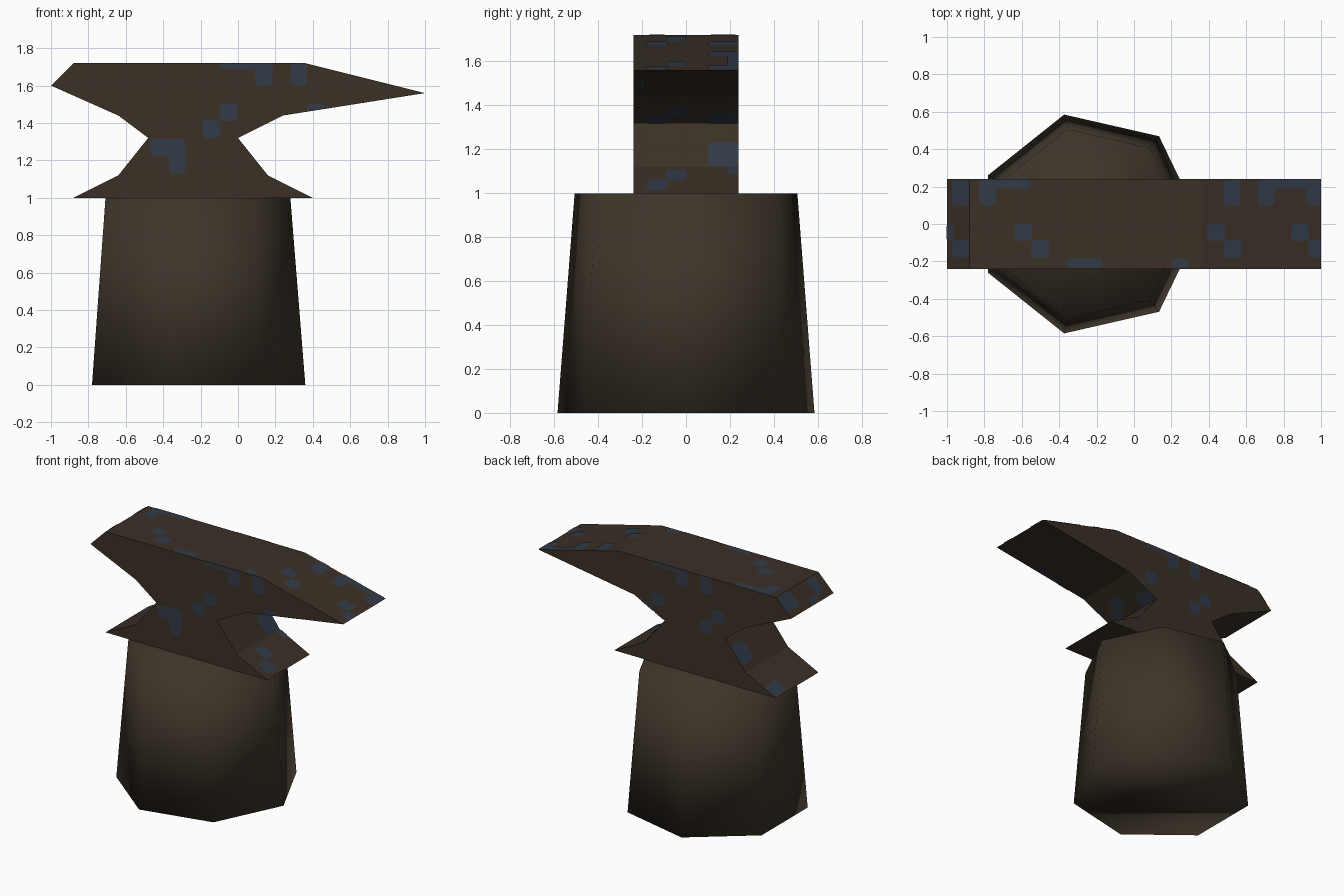
import bpy, bmesh, math
from mathutils import Vector

if "Cube" in bpy.data.objects:
    bpy.data.objects.remove(bpy.data.objects["Cube"])


def material(name, rgb):
    m = bpy.data.materials.new(name)
    m.diffuse_color = (*rgb, 1)
    m.use_nodes = True
    m.node_tree.nodes["Principled BSDF"].inputs["Base Color"].default_value = m.diffuse_color
    return m


IRON = material("dark_brown", (0.044, 0.030, 0.019))
WOOD = material("stump_brown", (0.048, 0.036, 0.023))
BLUE = material("slate_blue", (0.032, 0.043, 0.064))


def finish(bm, name, mat):
    me = bpy.data.meshes.new(name)
    bm.to_mesh(me)
    bm.free()
    me.materials.append(mat)
    ob = bpy.data.objects.new(name, me)
    bpy.context.collection.objects.link(ob)
    return ob


# Seven-sided tapered stump, softly shaded all over
bpy.ops.mesh.primitive_cone_add(vertices=7, radius1=0.6, radius2=0.52, depth=1,
                                location=(-0.24, 0, 0.5), rotation=(0, 0, -math.pi / 2))
stump = bpy.context.object
stump.name = "stump"
# turn so that one corner points exactly along +x
first = stump.data.vertices[0].co
stump.rotation_euler.z = -math.atan2(first.y, first.x)
stump.data.materials.append(WOOD)
bpy.ops.object.shade_smooth()

# Anvil: side profile (x, z), clockwise, extruded across y
HALF = 0.24
PROFILE = [(-1, 1.6), (-0.88, 1.72), (0.36, 1.72), (1, 1.56), (0.24, 1.44),
           (0, 1.32), (0.16, 1.12), (0.4, 1), (-0.88, 1), (-0.64, 1.12),
           (-0.48, 1.32), (-0.64, 1.44)]
bm = bmesh.new()
front = [bm.verts.new((x, -HALF, z)) for x, z in PROFILE]
back = [bm.verts.new((x, HALF, z)) for x, z in PROFILE]
bm.faces.new(front)
bm.faces.new(back[::-1])
for i in range(len(PROFILE)):
    j = (i + 1) % len(PROFILE)
    bm.faces.new((front[i], back[i], back[j], front[j]))
bmesh.ops.recalc_face_normals(bm, faces=bm.faces)
finish(bm, "anvil", IRON)

# Blue patches: thin plates lying just above the anvil faces
LIFT = 0.003
S = 0.095  # patch square size
bm = bmesh.new()


def plate(points, normal):
    f = bm.faces.new([bm.verts.new(p) for p in points])
    f.normal_update()
    if f.calc_area() < 1e-4:
        bmesh.ops.delete(bm, geom=[f], context='FACES')
    elif f.normal.dot(normal) < 0:
        f.normal_flip()


def cut_rect(a, b, w, h):
    """Rectangle with its corners cut off."""
    c = min(0.014, w / 3, h / 3)
    return [(a + c, b), (a + w - c, b), (a + w, b + c), (a + w, b + h - c),
            (a + w - c, b + h), (a + c, b + h), (a, b + h - c), (a, b + c)]


def side_patch(side, x, z, w, h):
    """Patch on the front (-1) or back (1), cut off at the horn's underside."""
    pts = []
    for px, pz in cut_rect(x, z, w, h):
        px *= -side
        if px > 0:
            pz = max(pz, 1.32 + min(0.5 * px, 0.082 + 0.158 * px))
        pts.append((px, side * (HALF + LIFT), pz))
    plate(pts, Vector((0, side, 0)))


def band_patch(edge, x, y, w, h):
    """Patch on one profile edge, cut off at the ends of that edge."""
    p, q = Vector(PROFILE[edge]), Vector(PROFILE[edge + 1])
    d = q - p
    n = Vector((-d.y, d.x)).normalized()
    lo, hi = min(p.x, q.x), max(p.x, q.x)
    x0, x1 = max(x, lo), min(x + w, hi)
    pts = []
    for a, b in cut_rect(x0, y, x1 - x0, h):
        v = p + d * ((a - p.x) / d.x) + n * LIFT
        pts.append((v.x, b, v.y))
    plate(pts, Vector((n.x, 0, n.y)))


# Both sides: hook below the top edge, upright bar, two stepped pairs
for side in (-1, 1):
    side_patch(side, -0.1, 1.69, 0.29, 0.03)
    side_patch(side, 0.09, 1.6, S, 0.12)
    side_patch(side, 0.28, 1.6, 0.09, 0.118)
    for x in (-0.19, 0.28):
        side_patch(side, x, 1.32, S, S)
        side_patch(side, x + 0.09, 1.41, S, S)
# Front waist hook
side_patch(-1, -0.47, 1.22, 0.19, S)
side_patch(-1, -0.37, 1.13, 0.09, 0.18)

# Stepped pairs around the profile: edge, x, step
for edge, x, step in ((0, -1.06, 0.09), (1, -0.64, 0.09), (2, 0.39, 0.09),
                      (2, 0.84, 0.09), (4, 0.06, -0.07), (6, 0.19, 0.09)):
    band_patch(edge, x, -0.09, S, 0.09)
    band_patch(edge, x + step, -0.18, S, S)

# Wide bars reaching the back edge: edge, x
for edge, x in ((0, -0.97), (1, -0.83), (2, 0.48), (2, 0.66), (2, 0.92),
                (4, 0), (5, 0.07), (8, -0.87), (9, -0.61)):
    band_patch(edge, x, 0.1, 0.09, 0.14)

# Narrow strips along the back edge, then the front edge: edge, x, length
for edge, x, w in ((1, -0.76, 0.21), (2, 0.73, 0.27), (5, 0.07, 0.1), (6, 0.16, 0.07)):
    band_patch(edge, x, 0.19, w, 0.05)
for edge, x, w in ((1, -0.36, 0.19), (1, 0.2, 0.09), (3, 0.47, 0.2)):
    band_patch(edge, x, -0.235, w, 0.05)
finish(bm, "blue_patches", BLUE)
